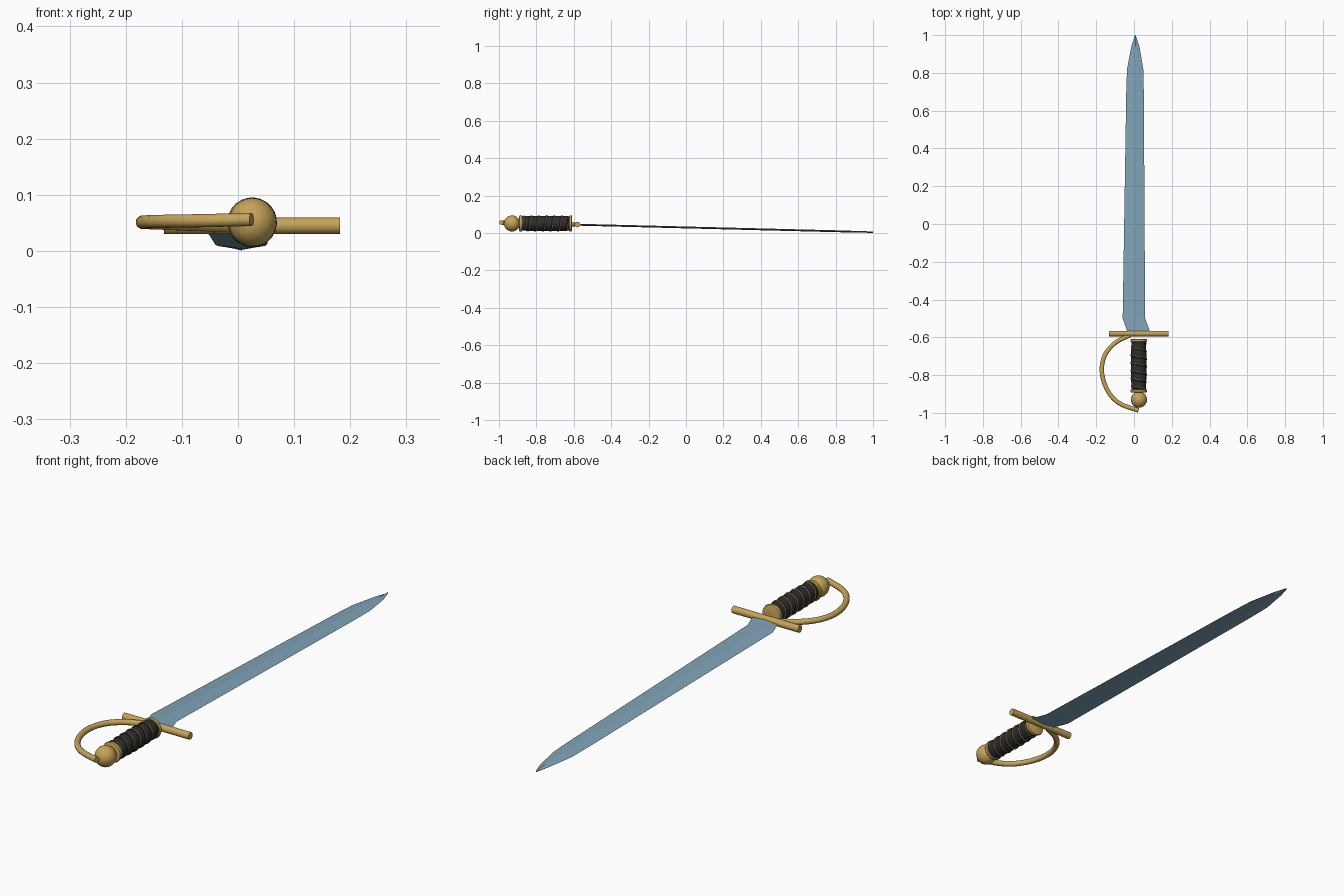
import bpy, bmesh, math
from mathutils import Vector

if "Cube" in bpy.data.objects:
    bpy.data.objects.remove(bpy.data.objects["Cube"])


def material(name, rgb):
    m = bpy.data.materials.new(name)
    m.diffuse_color = (*rgb, 1)
    m.use_nodes = True
    m.node_tree.nodes["Principled BSDF"].inputs["Base Color"].default_value = m.diffuse_color
    return m


STEEL = material("blue_steel", (0.22, 0.37, 0.48))
BRASS = material("brass", (0.56, 0.37, 0.10))
LEATHER = material("black_leather", (0.028, 0.027, 0.027))
GX, GZ = 0.025, 0.051          # grip axis


def finish(name, bm, mat, smooth=True):
    bmesh.ops.recalc_face_normals(bm, faces=bm.faces)
    me = bpy.data.meshes.new(name)
    bm.to_mesh(me)
    bm.free()
    ob = bpy.data.objects.new(name, me)
    bpy.context.collection.objects.link(ob)
    me.materials.append(mat)
    if smooth:
        bpy.ops.object.select_all(action='DESELECT')
        bpy.context.view_layer.objects.active = ob
        ob.select_set(True)
        bpy.ops.object.shade_smooth_by_angle(angle=math.radians(40))
    return ob


def skin(name, rings, mat, smooth=True):
    """Bridge a list of closed rings and cap both ends."""
    bm = bmesh.new()
    vs = [[bm.verts.new(p) for p in r] for r in rings]
    n = len(rings[0])
    for a, b in zip(vs, vs[1:]):
        for i in range(n):
            j = (i + 1) % n
            bm.faces.new((a[i], a[j], b[j], b[i]))
    bm.faces.new(vs[0])
    bm.faces.new(vs[-1])
    return finish(name, bm, mat, smooth)


def lathe(name, profile, mat, n=24):
    """Turn (y, radius) pairs around the grip axis."""
    ang = [2 * math.pi * i / n for i in range(n)]
    return skin(name, [[(GX + r * math.cos(a), y, GZ + r * math.sin(a)) for a in ang]
                       for y, r in profile], mat)


def tube(name, pts, r, mat, n=12):
    pts = [Vector(p) for p in pts]
    rings, side = [], None
    for i, p in enumerate(pts):
        t = (pts[min(i + 1, len(pts) - 1)] - pts[max(i - 1, 0)]).normalized()
        side = side or t.orthogonal()
        side = (side - t * side.dot(t)).normalized()
        up = t.cross(side)
        rings.append([p + r * (math.cos(a) * side + math.sin(a) * up)
                      for a in (2 * math.pi * k / n for k in range(n))])
    return skin(name, rings, mat)


def spline(p, steps=5):
    """Catmull-Rom curve through the points."""
    p = [Vector(q) for q in p]
    p = [2 * p[0] - p[1]] + p + [2 * p[-1] - p[-2]]
    out = []
    for a, b, c, d in zip(p, p[1:], p[2:], p[3:]):
        for k in range(steps):
            t = k / steps
            out.append(0.5 * (2 * b + (c - a) * t + (2 * a - 5 * b + 4 * c - d) * t * t
                              + (3 * b - a - 3 * c + d) * t ** 3))
    return out + [p[-2]]


# Blade: thin diamond sections (y, left, right), sloping down to the tip
sections = [(-0.58, -0.033, 0.087), (-0.565, -0.037, 0.083), (-0.50, -0.060, 0.059),
            (0.70, -0.041, 0.052), (0.82, -0.037, 0.049), (0.94, -0.014, 0.029),
            (1.0, 0.005, 0.009)]
rings = []
for y, l, r in sections:
    z = 0.044 - (y + 0.57) * 0.0252
    h = 0.005 if y < 0.9 else 0.004
    m = (l + r) / 2
    rings.append([(l, y, z), (m, y, z - h), (r, y, z), (m, y, z + h)])
skin("blade", rings, STEEL, False)

# Cross guard and knuckle bow
tube("cross_guard", [(-0.132, -0.58, 0.045), (0.182, -0.58, 0.045)], 0.015, BRASS, 20)
bow = [(-0.02, -0.588, 0.045), (-0.095, -0.626, 0.048), (-0.148, -0.683, 0.050),
       (-0.170, -0.755, 0.051), (-0.160, -0.835, 0.052), (-0.121, -0.910, 0.053),
       (-0.063, -0.957, 0.054), (0.024, -0.987, 0.056)]
tube("knuckle_bow", spline(bow), 0.012, BRASS)

# Grip with gently swelling middle, wound with brass wire
y0, y1 = -0.888, -0.615


def grip_radius(t):
    return 0.038 + 0.003 * math.sin(math.pi * t)


lathe("grip", [(y0 + (y1 - y0) * k / 12, grip_radius(k / 12)) for k in range(13)], LEATHER)
turns, n = 6, 144


def helix(shift, lift):
    pts = []
    for k in range(n + 1):
        t = k / n
        a = 2 * math.pi * turns * t + shift
        r = grip_radius(t) + lift
        pts.append((GX + r * math.cos(a), -0.875 + 0.245 * t, GZ + r * math.sin(a)))
    return pts


tube("grip_wire", helix(0, 0.0005), 0.0026, BRASS, 6)
tube("grip_cord", helix(0.7, 0.0), 0.0035, LEATHER, 6)

# Collars at both ends of the grip
for name, y in (("front_collar", -0.617), ("rear_collar", -0.884)):
    lathe(name, [(y - 0.008, 0.037), (y - 0.006, 0.042), (y, 0.044),
                 (y + 0.006, 0.042), (y + 0.008, 0.037)], BRASS)

# Ball pommel
bm = bmesh.new()
bmesh.ops.create_uvsphere(bm, u_segments=24, v_segments=14, radius=0.043)
bmesh.ops.translate(bm, verts=bm.verts, vec=(GX + 0.001, -0.93, GZ))
finish("pommel", bm, BRASS)
